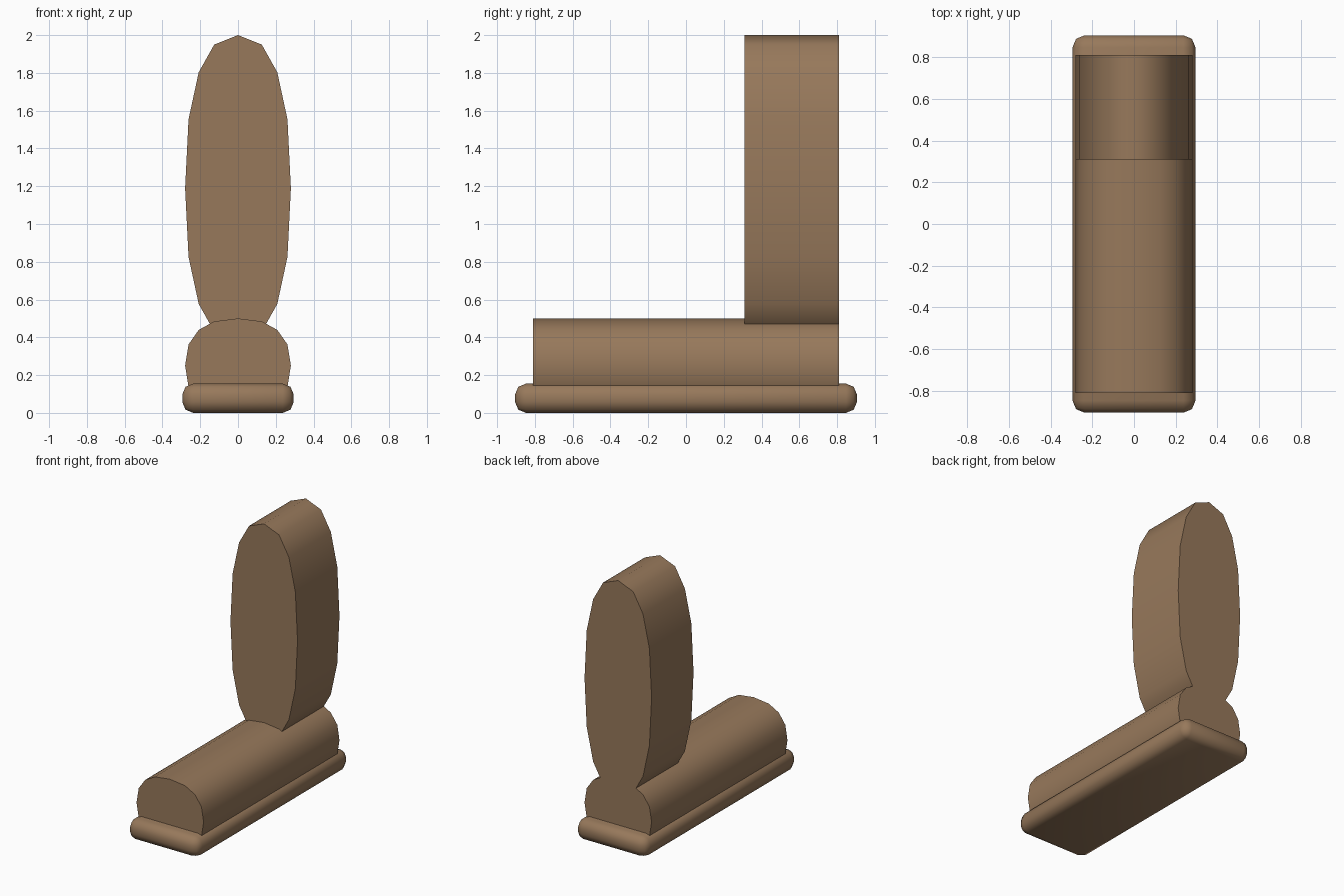
import bpy, bmesh, math

if "Cube" in bpy.data.objects:
    bpy.data.objects.remove(bpy.data.objects["Cube"])

wood = bpy.data.materials.new("warm_brown_wood")
wood.diffuse_color = (0.31, 0.19, 0.105, 1)
wood.use_nodes = True
wood.node_tree.nodes["Principled BSDF"].inputs["Base Color"].default_value = wood.diffuse_color

# Quarter of the rounded sixteen-sided outline, on a unit circle
QUARTER = [(0, 1), (0.45, 0.938), (0.743, 0.757), (0.935, 0.45)]


def finish(name, bm):
    bmesh.ops.recalc_face_normals(bm, faces=bm.faces)
    mesh = bpy.data.meshes.new(name)
    bm.to_mesh(mesh)
    bm.free()
    mesh.materials.append(wood)
    obj = bpy.data.objects.new(name, mesh)
    bpy.context.collection.objects.link(obj)
    bpy.ops.object.select_all(action='DESELECT')
    obj.select_set(True)
    bpy.context.view_layer.objects.active = obj
    bpy.ops.object.shade_smooth_by_angle(angle=math.radians(60))
    return obj


def oval_prism(name, half_w, half_h, z_mid, y0, y1, z_min=0.0):
    """Oval outline in the xz plane, extruded along y."""
    right = QUARTER + [(1, 0)] + [(x, -z) for x, z in reversed(QUARTER)]
    outline = right + [(-x, z) for x, z in reversed(right[1:-1])]
    bm = bmesh.new()
    face = bm.faces.new([bm.verts.new((x * half_w, y0, max(z_min, z_mid + z * half_h)))
                         for x, z in outline])
    ext = bmesh.ops.extrude_face_region(bm, geom=[face], use_keep_orig=True)
    bmesh.ops.translate(bm, vec=(0, y1 - y0, 0),
                        verts=[v for v in ext["geom"] if isinstance(v, bmesh.types.BMVert)])
    return finish(name, bm)


# Rounded base plate
bm = bmesh.new()
bmesh.ops.create_cube(bm, size=1)
bmesh.ops.scale(bm, vec=(0.59, 1.81, 0.155), verts=bm.verts)
bmesh.ops.translate(bm, vec=(0, 0, 0.0775), verts=bm.verts)
bmesh.ops.bevel(bm, geom=bm.edges[:], offset=0.058, segments=2, profile=0.5, affect='EDGES')
finish("base_plate", bm)

# Long low body, its underside kept inside the base
oval_prism("body", 0.28, 0.25, 0.25, -0.81, 0.81, z_min=0.03)

# Tall upright at the back
oval_prism("upright", 0.28, 0.81, 1.19, 0.31, 0.81)
